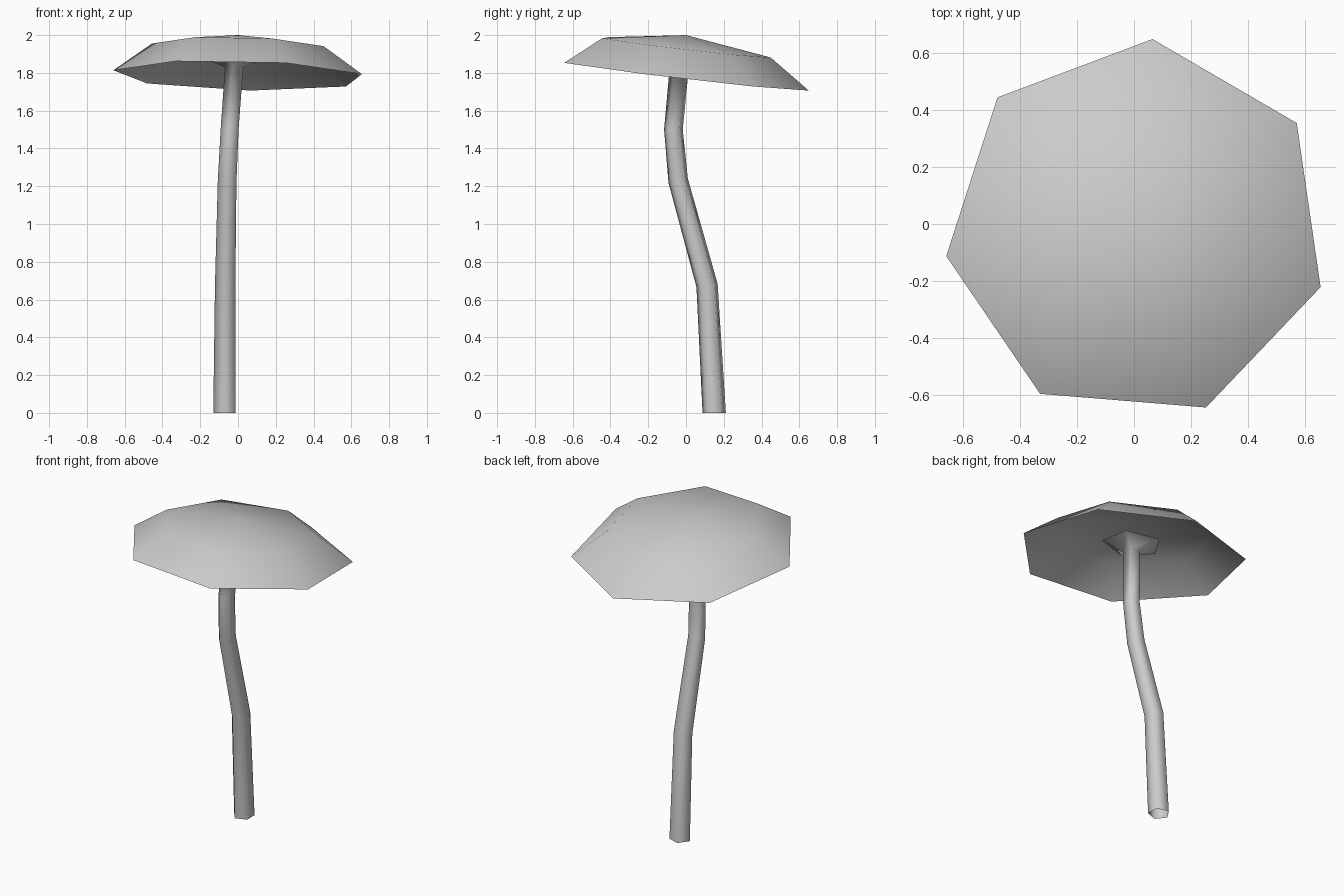
import bpy
from math import cos, sin, radians

cube = bpy.data.objects.get("Cube")
if cube:
    bpy.data.objects.remove(cube, do_unlink=True)

grey = bpy.data.materials.new("plain_grey")
grey.use_nodes = True
grey.diffuse_color = (0.6, 0.6, 0.6, 1)
grey.node_tree.nodes["Principled BSDF"].inputs["Base Color"].default_value = (0.6, 0.6, 0.6, 1)


def tilt(x, y):
    """Height change of the leaning cap at a point."""
    return -0.025 * x - 0.117 * y


def build(name, rings, peak=None):
    """Skin equal rings of points as an open sheet, fanned to a peak if given."""
    n = len(rings[0])
    verts = [p for ring in rings for p in ring]
    faces = []
    for i in range(n):
        j = (i + 1) % n
        for r in range(0, len(verts) - n, n):
            faces.append((r + i, r + j, r + n + j, r + n + i))
        if peak:
            faces.append((len(verts) - n + i, len(verts) - n + j, len(verts)))
    if peak:
        verts.append(peak)
    mesh = bpy.data.meshes.new(name)
    mesh.from_pydata(verts, [], faces)
    mesh.materials.append(grey)
    obj = bpy.data.objects.new(name, mesh)
    bpy.context.collection.objects.link(obj)
    bpy.ops.object.select_all(action='DESELECT')
    obj.select_set(True)
    bpy.context.view_layer.objects.active = obj
    bpy.ops.object.shade_smooth_by_angle(angle=radians(80))


# Cap: thin hollow dome with an uneven seven-sided rim, a shoulder ring and a low peak
outline = [(0.065, 0.65), (-0.48, 0.445), (-0.66, -0.113), (-0.33, -0.597),
           (0.253, -0.645), (0.656, -0.222), (0.572, 0.355)]
rim = [(x, y, 1.784 + tilt(x, y)) for x, y in outline]
shoulder = [(0.69 * x, 0.69 * y, 1.935 + tilt(0.69 * x, 0.69 * y)) for x, y in outline]
build("cap", [rim, shoulder], (0, 0, 2))

# Stem: five-sided open bent tube that flares out under the cap (x, y, z, radius)
path = [(-0.066, 0.15, 0, 0.065), (-0.063, 0.112, 0.675, 0.059),
        (-0.053, -0.041, 1.23, 0.054), (-0.04, -0.066, 1.5, 0.052),
        (-0.016, -0.035, 1.83, 0.053), (-0.01, -0.025, 1.882, 0.18)]
rings = []
for k, (x, y, z, r) in enumerate(path):
    # lean each bend ring halfway between its neighbouring segments
    before, after = path[max(k - 1, 0)], path[min(k + 1, len(path) - 1)]
    slope = (after[1] - before[1]) / (after[2] - before[2]) if 0 < k < 4 else 0.117 * (k > 0)
    angles = [radians(72 * i - 34) for i in range(5)]
    rings.append([(x + r * cos(a), y + r * sin(a), z - slope * r * sin(a)) for a in angles])
build("stem", rings)
